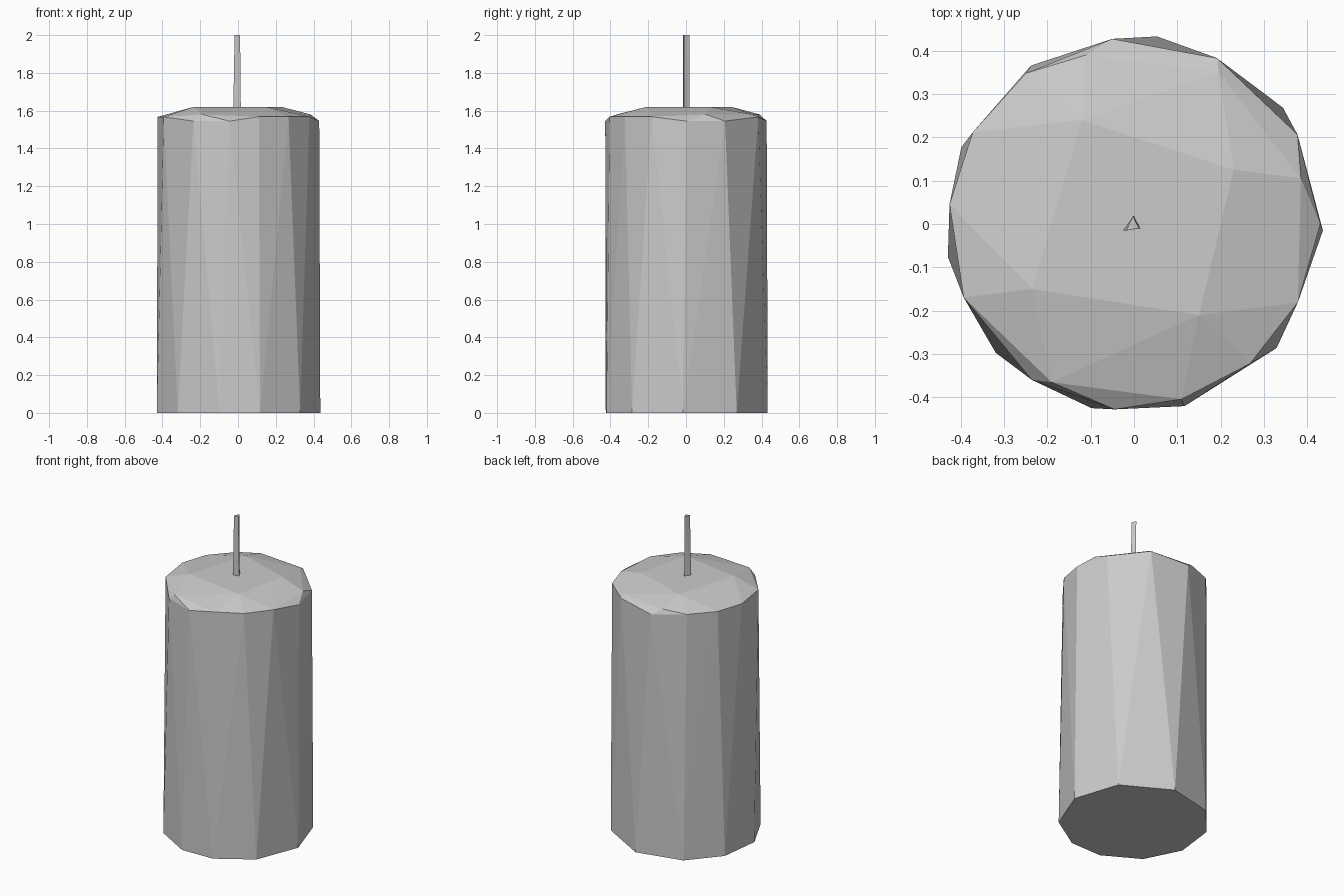
import bpy, bmesh
from math import radians, cos, sin

cube = bpy.data.objects.get("Cube")
if cube:
    bpy.data.objects.remove(cube, do_unlink=True)

# Single pale grey wax colour
wax = bpy.data.materials.new("pale_grey")
colour = (0.6, 0.6, 0.6, 1)
wax.use_nodes = True
wax.diffuse_color = colour
for node in wax.node_tree.nodes:
    if node.type == "BSDF_PRINCIPLED":
        node.inputs["Base Color"].default_value = colour


def ring(radius, height, angles):
    """Points on a circle at the given angles in degrees."""
    return [(radius * cos(radians(a)), radius * sin(radians(a)), height)
            for a in angles]


def level(height, outline):
    """Lift a flat outline to the given height."""
    return [(x, y, height) for x, y in outline]


def faceted_solid(name, points):
    """Wrap the points in a flat-faced solid, merging coplanar faces."""
    bm = bmesh.new()
    for point in points:
        bm.verts.new(point)
    hull = bmesh.ops.convex_hull(bm, input=bm.verts[:])
    unused = [v for v in hull["geom_interior"] + hull["geom_unused"]
              if isinstance(v, bmesh.types.BMVert)]
    bmesh.ops.delete(bm, geom=list(set(unused)), context="VERTS")
    bmesh.ops.dissolve_limit(bm, angle_limit=radians(0.5),
                             verts=bm.verts[:], edges=bm.edges[:])
    bmesh.ops.recalc_face_normals(bm, faces=bm.faces[:])
    mesh = bpy.data.meshes.new(name)
    bm.to_mesh(mesh)
    bm.free()
    mesh.materials.append(wax)
    obj = bpy.data.objects.new(name, mesh)
    bpy.context.scene.collection.objects.link(obj)
    return obj


# Candle body: ten-sided foot, irregular hand-cut rim, bevelled crown
foot = ring(0.436, 0, [-2, 38, 83, 123, 156, 190, 223, 257, 285.5, 319])
low_rim = ring(0.43, 1.545, [0, 28.7, 96.7, 236.7, 264])
high_rim = ring(0.428, 1.567, [63.4, 125.7, 150.4, 173.9, 203.3])
front_rim = ring(0.419, 1.568, [285.2, 309.7, 334.4])
shoulder = level(1.58, [(0.385, 0.105), (-0.19, -0.365), (-0.11, 0.39),
                        (0.195, 0.35)])
crown = level(1.62, [(0.23, 0.125), (-0.12, 0.24),
                     (-0.235, -0.15), (0.15, -0.21)])
faceted_solid("candle_body",
              foot + low_rim + high_rim + front_rim + shoulder + crown)

# Wick: slightly tapering three-sided prism set into the crown
wick_base = level(1.6, [(-0.025, -0.015), (0.015, -0.01), (0, 0.018)])
wick_tip = level(2, [(-0.018, -0.015), (0.011, -0.01), (-0.002, 0.018)])
faceted_solid("wick", wick_base + wick_tip)
